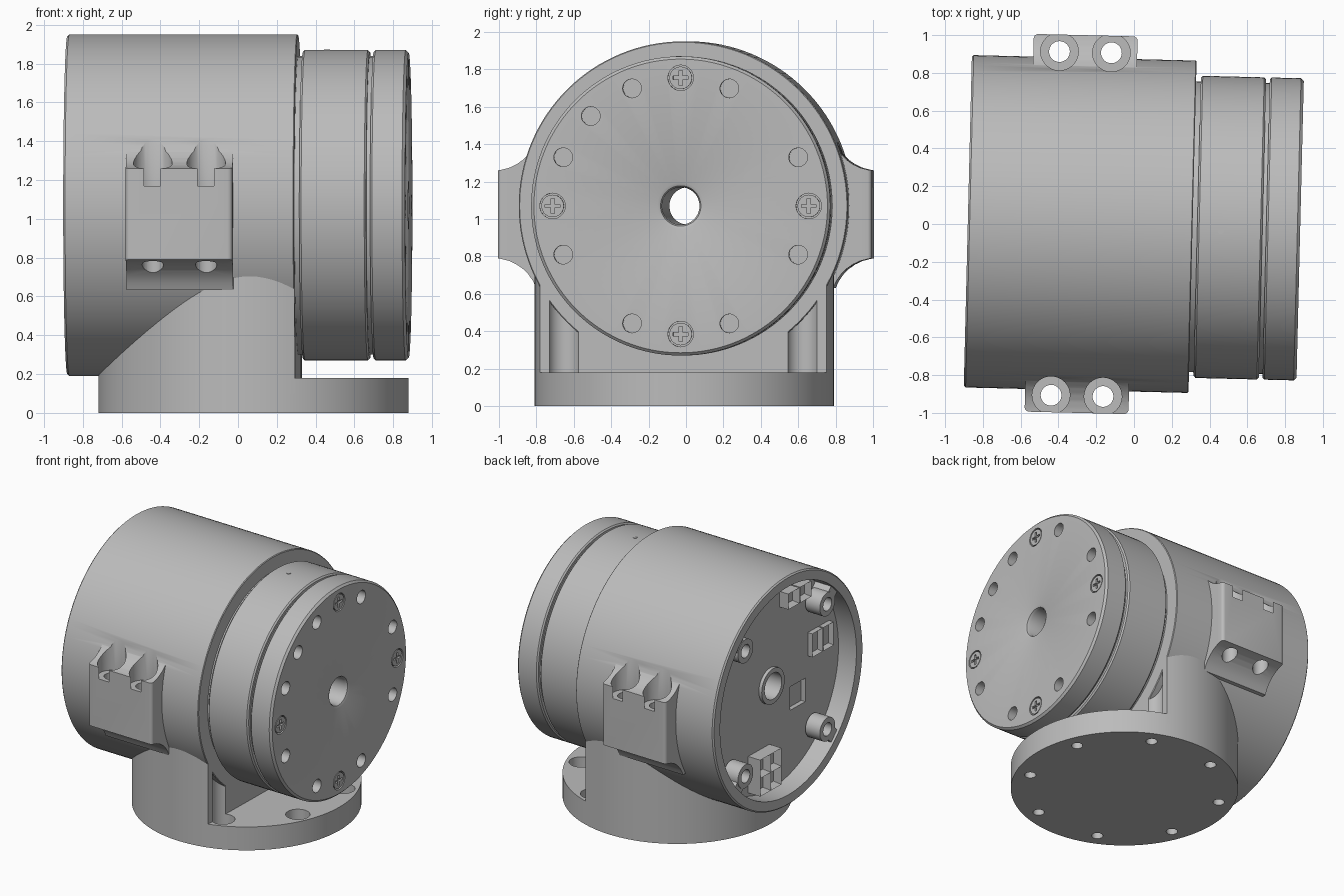
import bpy, bmesh, math
from mathutils import Matrix, Vector

if "Cube" in bpy.data.objects:
    bpy.data.objects.remove(bpy.data.objects["Cube"], do_unlink=True)

AXIS_Z = 1.07
FRAME = Matrix.Translation((0, -0.007, 0)) @ Matrix.Rotation(math.radians(-1.4), 4, 'Z')
TO_X = Matrix.Rotation(math.radians(90), 4, 'Y')
parts = []

grey = bpy.data.materials.new("machined grey")
grey.use_nodes = True
GREY = (0.5, 0.5, 0.5, 1)
grey.diffuse_color = GREY
grey.node_tree.nodes["Principled BSDF"].inputs["Base Color"].default_value = GREY


def finish(bm, name, keep=True):
    bmesh.ops.recalc_face_normals(bm, faces=bm.faces)
    mesh = bpy.data.meshes.new(name)
    bm.to_mesh(mesh)
    bm.free()
    mesh.materials.append(grey)
    obj = bpy.data.objects.new(name, mesh)
    bpy.context.collection.objects.link(obj)
    if keep:
        parts.append(obj)
    return obj


def lathe(name, profile, y=0, z=AXIS_Z, steps=96):
    """Spin a closed (x, radius) profile about an axis along x."""
    bm = bmesh.new()
    vs = [bm.verts.new((x, 0, r)) for x, r in profile]
    es = [bm.edges.new((vs[i], vs[(i + 1) % len(vs)])) for i in range(len(vs))]
    bmesh.ops.spin(bm, geom=vs + es, cent=(0, 0, 0), axis=(1, 0, 0), angle=math.tau, steps=steps)
    bmesh.ops.remove_doubles(bm, verts=bm.verts, dist=1e-5)
    bmesh.ops.translate(bm, verts=bm.verts, vec=(0, y, z))
    return finish(bm, name)


def add_cyl(bm, r, a, b, centre, along_x=False, seg=32):
    """Cylinder from a to b along z (or x), centred on the other two coordinates."""
    c = Vector(centre)
    c[0 if along_x else 2] = (a + b) / 2
    m = Matrix.Translation(c) @ (TO_X if along_x else Matrix())
    bmesh.ops.create_cone(bm, cap_ends=True, segments=seg, radius1=r, radius2=r, depth=b - a, matrix=m)


def cylinder(name, *args, keep=True, **kw):
    bm = bmesh.new()
    add_cyl(bm, *args, **kw)
    return finish(bm, name, keep)


def box(name, lo, hi, socket=0.0, keep=True):
    """Box between two corners; a socket depth sinks its -x face."""
    bm = bmesh.new()
    lo, hi = Vector(lo), Vector(hi)
    size = hi - lo
    bmesh.ops.create_cube(bm, size=1, matrix=Matrix.Translation((lo + hi) / 2) @ Matrix.Diagonal((*size, 1)))
    if socket:
        face = min(bm.faces, key=lambda f: f.calc_center_median().x)
        bmesh.ops.inset_individual(bm, faces=[face], thickness=0.02)
        bmesh.ops.translate(bm, verts=face.verts, vec=(socket, 0, 0))
    return finish(bm, name, keep)


def boolean(obj, tool, op='DIFFERENCE'):
    mod = obj.modifiers.new("boolean", 'BOOLEAN')
    mod.operation, mod.object, mod.solver = op, tool, 'EXACT'
    bpy.context.view_layer.objects.active = obj
    bpy.ops.object.modifier_apply(modifier=mod.name)
    bpy.data.objects.remove(tool, do_unlink=True)


def ring_point(angle, r):
    a = math.radians(angle)
    return r * math.cos(a), AXIS_Z + r * math.sin(a)


# Housing: thick tube with a recessed rear
housing = lathe("housing", [(-0.88, 0.80), (-0.88, 0.87), (-0.87, 0.88), (0.305, 0.88), (0.31, 0.875),
                            (0.31, 0.10), (-0.725, 0.10), (-0.725, 0.80)], steps=128)

# Side lugs with concave blends into the housing
for side in (-1, 1):
    upper = [(1.02 - 0.24 * math.cos(math.radians(a)), 1.50 - 0.24 * math.sin(math.radians(a)))
             for a in range(20, 81, 10)] + [(1.0, 1.26)]
    lower = [(y, 2.05 - z) for y, z in reversed(upper)]
    outline = [(0.72, upper[0][1])] + upper + lower + [(0.72, lower[-1][1])]
    bm = bmesh.new()
    face = bm.faces.new([bm.verts.new((-0.555, side * y, z)) for y, z in outline])
    out = bmesh.ops.extrude_face_region(bm, geom=[face])["geom"]
    bmesh.ops.translate(bm, verts=[v for v in out if isinstance(v, bmesh.types.BMVert)], vec=(0.55, 0, 0))
    corners = [e for e in bm.edges if all(abs(v.co.y) > 0.999 for v in e.verts)
               and abs(e.verts[0].co.x - e.verts[1].co.x) < 1e-4]
    bmesh.ops.bevel(bm, geom=corners, offset=0.025, segments=4, affect='EDGES', profile=0.5)
    boolean(housing, finish(bm, "lug", False), 'UNION')

# Lug counterbores and bolt holes
for side in (-1, 1):
    for x in (-0.417, -0.142):
        at = (x, side * 0.91, 0)
        boolean(housing, cylinder("cut", 0.10, 1.17, 1.7, at, keep=False))
        boolean(housing, cylinder("cut", 0.055, 0.5, 1.3, at, keep=False))

# Shallow square pocket in the rear floor
boolean(housing, box("cut", (-0.8, -0.41, 0.79), (-0.69, -0.23, 0.97), keep=False))

# Pedestal: round column with a flat front, and base flange
BASE_X = 0.08
pedestal = cylinder("pedestal", 0.80, 0.10, 0.90, (BASE_X, 0, 0), seg=128)
boolean(pedestal, box("cut", (0.31, -2, 0), (2, 2, 2), keep=False))
flange = cylinder("base_flange", 0.80, 0.0, 0.18, (BASE_X, 0, 0), seg=128)
for k in range(8):
    a = math.radians(22.5 + 45 * k)
    at = (BASE_X + 0.69 * math.cos(a), 0.69 * math.sin(a), 0)
    boolean(flange, cylinder("cut", 0.04, -0.1, 0.3, at, keep=False))
    if at[0] > BASE_X:
        boolean(flange, cylinder("cut", 0.085, 0.09, 0.5, at, keep=False))
        boolean(pedestal, cylinder("cut", 0.085, 0.0, 0.8, at, keep=False))

# Drive ring and its narrower neck
lathe("drive_neck", [(0.30, 0.10), (0.30, 0.77), (0.72, 0.77), (0.72, 0.10)])
lathe("drive_ring", [(0.335, 0.70), (0.335, 0.79), (0.345, 0.80), (0.67, 0.80), (0.68, 0.79), (0.68, 0.70)], steps=128)
cylinder("ring_pin", 0.015, 1.85, 1.873, (0.46, -0.02, 0), seg=12)

# Output flange with rounded bore and blind holes
output = lathe("output_flange", [(0.70, 0.10), (0.70, 0.79), (0.71, 0.80), (0.865, 0.80), (0.88, 0.785),
                                 (0.88, 0.125), (0.873, 0.108), (0.855, 0.10)], steps=128)
for angle in (22.5, 67.5, 112.5, 135, 157.5, 202.5, 247.5, 292.5, 337.5):
    boolean(output, cylinder("cut", 0.05, 0.77, 1.0, (0, *ring_point(angle, 0.68)), along_x=True, keep=False))

# Cross-head screws in recesses
for angle in (0, 90, 180, 270):
    y, z = ring_point(angle, 0.685)
    boolean(output, cylinder("cut", 0.068, 0.85, 1.0, (0, y, z), along_x=True, keep=False))
    screw = cylinder("flange_screw", 0.06, 0.84, 0.878, (0, y, z), along_x=True)
    for long, thin in ((0.04, 0.009), (0.009, 0.04)):
        boolean(screw, box("cut", (0.86, y - long, z - thin), (0.9, y + long, z + thin), keep=False))

# Rear screw posts, each joined to the wall by a web
for angle in (45, 135, 225, 315):
    y, z = ring_point(angle, 0.68)
    lathe("rear_post", [(-0.74, 0.05), (-0.74, 0.09), (-0.865, 0.09), (-0.865, 0.05)], y, z, 32)
    web = box("post_web", (-0.86, 0.74, -0.05), (-0.72, 0.815, 0.05))
    web.data.transform(Matrix.Translation((0, 0, AXIS_Z)) @ Matrix.Rotation(math.radians(angle), 4, 'X'))

# Rear bore collar and electrical sockets
lathe("rear_collar", [(-0.70, 0.10), (-0.70, 0.135), (-0.75, 0.135), (-0.75, 0.10)], steps=48)
for k in range(2):
    for j in range(2):
        y, z = 0.01 + 0.125 * k, 0.34 + 0.14 * j
        box("power_socket", (-0.83, y, z), (-0.72, y + 0.125, z + 0.14), 0.06)
    y = -0.69 + 0.13 * k
    box("signal_socket", (-0.765, y, 1.13), (-0.72, y + 0.12, 1.31), 0.035)
    y = -0.38 + 0.14 * k
    box("upper_socket", (-0.80, y, 1.63), (-0.72, y + 0.13, 1.75), 0.05)

# Smooth shading and the slight yaw of the whole assembly
bpy.ops.object.select_all(action='DESELECT')
for obj in parts:
    obj.matrix_world = FRAME
    obj.select_set(True)
bpy.context.view_layer.objects.active = parts[0]
bpy.ops.object.shade_smooth_by_angle(angle=math.radians(30))
